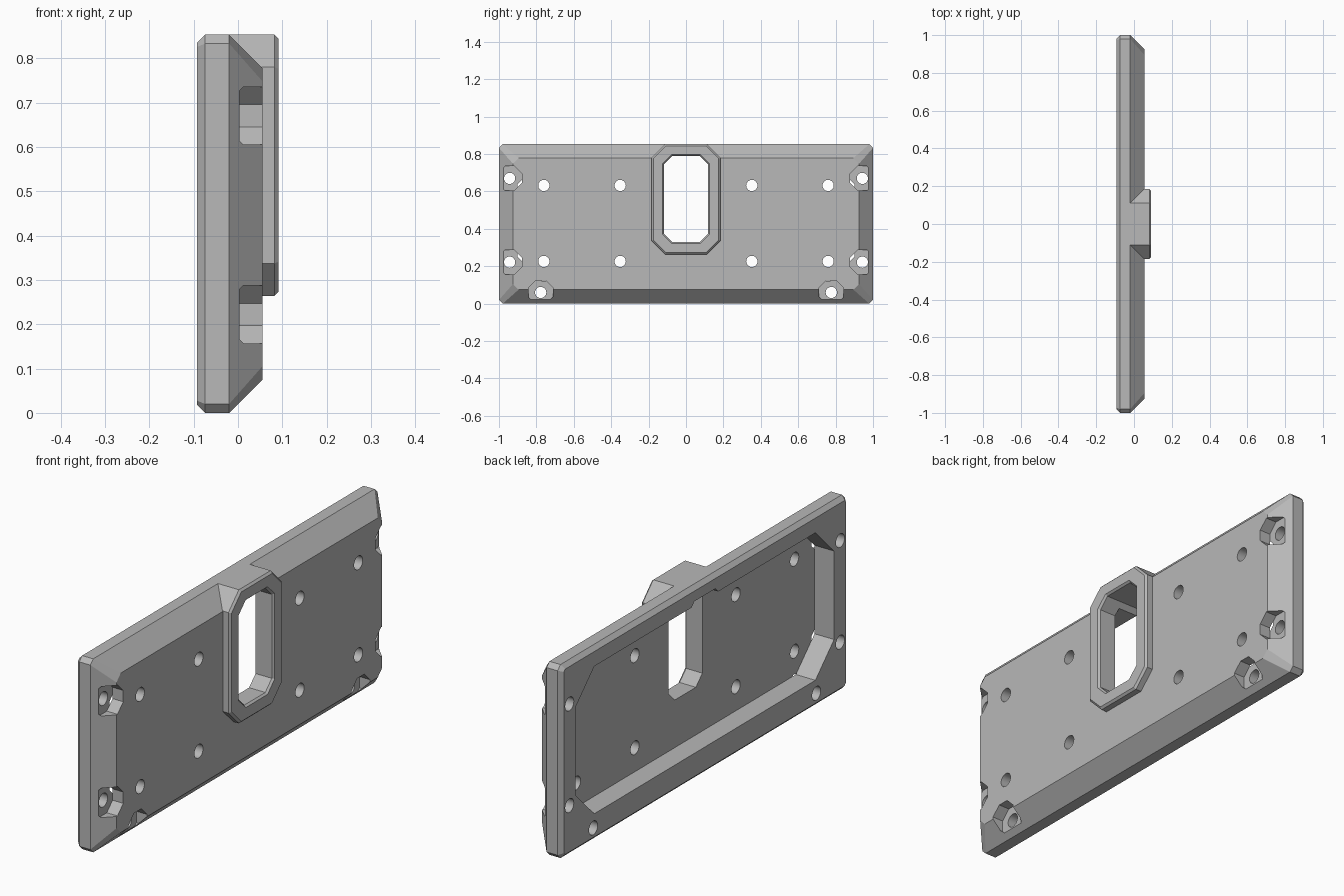
import bpy
import bmesh
import math

if "Cube" in bpy.data.objects:
    bpy.data.objects.remove(bpy.data.objects["Cube"], do_unlink=True)

grey = bpy.data.materials.new("plain_grey")
grey.use_nodes = True
colour = (0.48, 0.48, 0.48, 1)
grey.diffuse_color = colour
grey.node_tree.nodes["Principled BSDF"].inputs["Base Color"].default_value = colour


def loft(name, rings):
    """Solid along x through matching (x, outline) rings."""
    bm = bmesh.new()
    loops = [[bm.verts.new((x, y, z)) for y, z in outline] for x, outline in rings]
    n = len(loops[0])
    for a, b in zip(loops, loops[1:]):
        for i in range(n):
            j = (i + 1) % n
            bm.faces.new((a[i], a[j], b[j], b[i]))
    bm.faces.new(loops[0])
    bm.faces.new(loops[-1])
    bmesh.ops.recalc_face_normals(bm, faces=bm.faces)
    mesh = bpy.data.meshes.new(name)
    bm.to_mesh(mesh)
    bm.free()
    mesh.materials.append(grey)
    obj = bpy.data.objects.new(name, mesh)
    bpy.context.collection.objects.link(obj)
    return obj


def octagon(half, low, high, cut, inset=0.0, mid=0.0):
    """Rectangle outline with chamfered corners, optionally inset evenly."""
    c = max(cut - inset * (2 - math.sqrt(2)), 0.004)
    h, b, t = half - inset, low + inset, high - inset
    points = [(h, b + c), (h, t - c), (h - c, t), (c - h, t),
              (-h, t - c), (-h, b + c), (c - h, b), (h - c, b)]
    return [(mid + y, z) for y, z in points]


def combine(target, tool, operation):
    mod = target.modifiers.new("combine", 'BOOLEAN')
    mod.operation = operation
    mod.solver = 'EXACT'
    mod.object = tool
    bpy.context.view_layer.objects.active = target
    bpy.ops.object.modifier_apply(modifier=mod.name)
    bpy.data.objects.remove(tool, do_unlink=True)


BACK, FRONT, FLOOR, TOP = -0.092, 0.055, 0.003, 0.853


def body(inset):
    return octagon(1.0, 0, TOP, 0.02, inset)


# Bevelled plate
plate = loft("mounting_plate", [
    (BACK, body(0.018)), (-0.074, body(0)), (-0.02, body(0)),
    (FRONT, octagon(0.925, 0.075, TOP - 0.075, 0.03))])


# Raised frame around the window
def frame(inset):
    return octagon(0.184, 0.264, TOP, 0.073, inset)


combine(plate, loft("window_frame", [
    (-0.02, frame(0)), (0.082, frame(0)), (0.091, frame(0.009))]), 'UNION')

# Hollow back
hollow = octagon(0.9, 0.12, 0.77, 0.13)
combine(plate, loft("back_hollow", [(BACK - 0.1, hollow), (FLOOR, hollow)]), 'DIFFERENCE')


# Window opening with an eased front edge
def window(inset):
    return octagon(0.118, 0.33, 0.79, 0.045, inset)


combine(plate, loft("window_cut", [
    (BACK - 0.1, window(0)), (0.082, window(0)), (0.1, window(-0.015))]), 'DIFFERENCE')


def drill(y, z):
    r = 0.03
    ring = [(y + r * math.cos(math.tau * i / 32), z + r * math.sin(math.tau * i / 32))
            for i in range(32)]
    combine(plate, loft("hole_cut", [(-0.2, ring), (0.2, ring)]), 'DIFFERENCE')


for side in (-1, 1):
    # Rim holes with eight-sided recesses
    for y, z in ((0.943, 0.67), (0.943, 0.222), (0.777, 0.06)):
        recess = octagon(0.065, z - 0.065, z + 0.065, 0.04, mid=side * y)
        combine(plate, loft("recess_cut", [(FLOOR, recess), (0.2, recess)]), 'DIFFERENCE')
        drill(side * y, z)
    # Plain panel holes
    for y in (0.352, 0.76):
        for z in (0.632, 0.226):
            drill(side * y, z)

# Smooth hole walls, crisp edges elsewhere
bpy.ops.object.select_all(action='DESELECT')
plate.select_set(True)
bpy.context.view_layer.objects.active = plate
bpy.ops.object.shade_smooth_by_angle(angle=math.radians(20))
